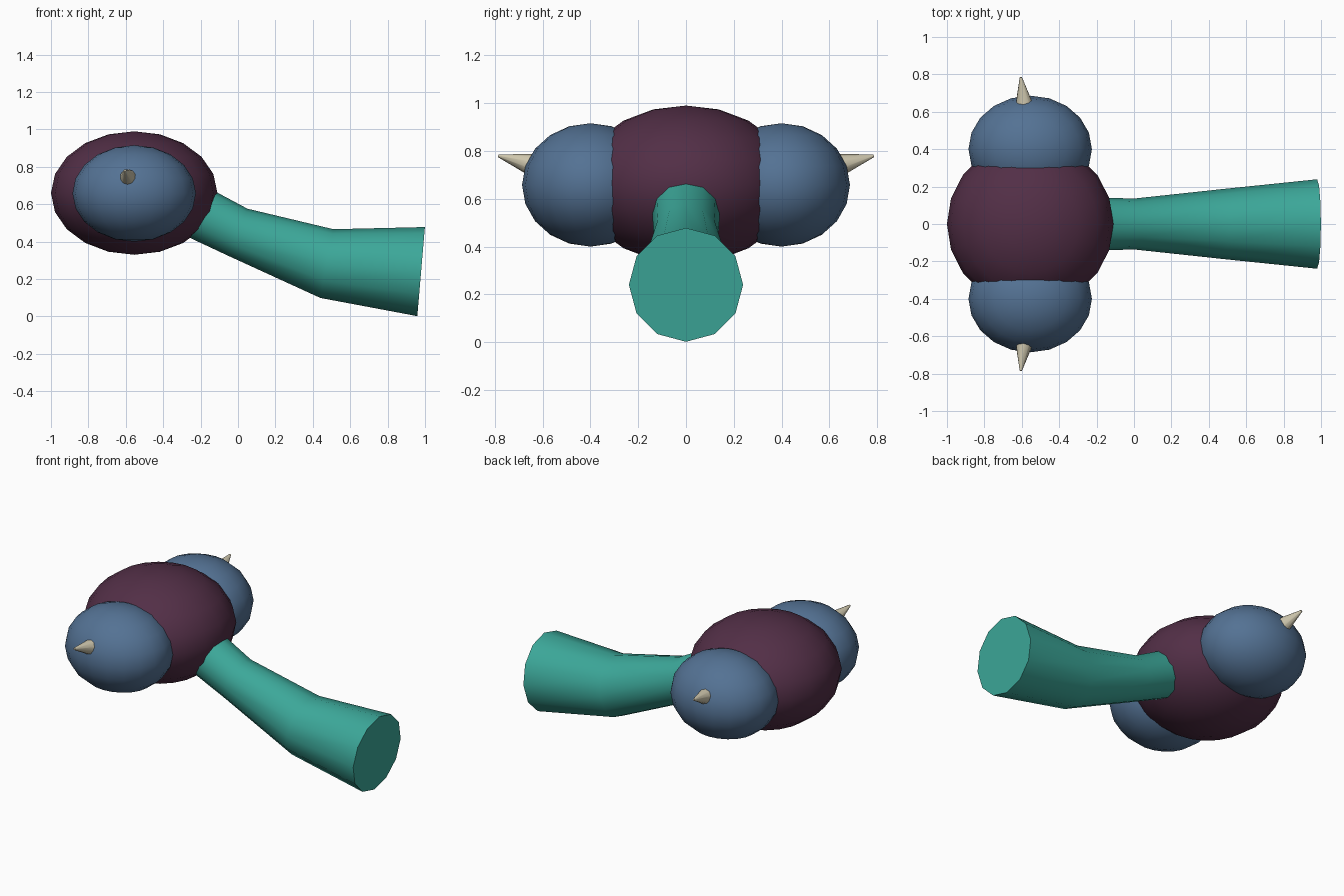
import bpy
import bmesh
import math
from mathutils import Vector

if "Cube" in bpy.data.objects:
    bpy.data.objects.remove(bpy.data.objects["Cube"], do_unlink=True)


def make_material(name, color):
    mat = bpy.data.materials.new(name)
    mat.use_nodes = True
    mat.diffuse_color = (*color, 1)
    mat.node_tree.nodes["Principled BSDF"].inputs["Base Color"].default_value = (*color, 1)
    return mat


plum = make_material("plum", (0.085, 0.028, 0.062))
blue = make_material("slate blue", (0.088, 0.168, 0.295))
teal = make_material("teal", (0.045, 0.39, 0.32))
bone = make_material("bone", (0.62, 0.57, 0.42))


def finish(obj, name, mat):
    obj.name = name
    obj.data.materials.append(mat)
    bpy.ops.object.select_all(action="DESELECT")
    obj.select_set(True)
    bpy.context.view_layer.objects.active = obj
    bpy.ops.object.shade_smooth_by_angle(angle=math.radians(50))


def ellipsoid(name, center, radii, mat):
    bpy.ops.mesh.primitive_uv_sphere_add(segments=20, ring_count=10, location=center)
    obj = bpy.context.object
    obj.scale = radii
    bpy.ops.object.transform_apply(location=False, rotation=False, scale=True)
    finish(obj, name, mat)


def tube(name, stations, sides, mat):
    """Loft upright rings (centre, tilt axis, radius) into a capped tube."""
    bm = bmesh.new()
    rings = []
    for center, axis, radius in stations:
        up = Vector((-axis[1], 0, axis[0])).normalized()
        side = Vector((0, 1, 0))
        angles = [2 * math.pi * i / sides for i in range(sides)]
        rings.append([bm.verts.new(Vector(center) + radius * (up * math.cos(a) + side * math.sin(a)))
                      for a in angles])
    for r0, r1 in zip(rings, rings[1:]):
        for i in range(sides):
            j = (i + 1) % sides
            bm.faces.new((r0[i], r0[j], r1[j], r1[i]))
    bm.faces.new(rings[0])
    bm.faces.new(rings[-1])
    bmesh.ops.recalc_face_normals(bm, faces=bm.faces)
    mesh = bpy.data.meshes.new(name)
    bm.to_mesh(mesh)
    bm.free()
    obj = bpy.data.objects.new(name, mesh)
    bpy.context.collection.objects.link(obj)
    finish(obj, name, mat)


# Body
ellipsoid("body", (-0.555, 0, 0.66), (0.445, 0.445, 0.33), plum)

# Flared trunk: centre, axis (x, z), radius
tube("trunk", [
    ((-0.32, 0, 0.61), (1, -0.48), 0.145),
    ((0.0, 0, 0.45), (1, -0.4), 0.136),
    ((0.475, 0, 0.283), (1, -0.19), 0.187),
    ((0.979, 0, 0.24), (1, -0.085), 0.239),
], 12, teal)

# Side lobes, each with a spike
for label, s in (("front", -1), ("back", 1)):
    ellipsoid(label + "_lobe", (-0.555, s * 0.4, 0.658), (0.33, 0.286, 0.258), blue)
    base = Vector((-0.586, s * 0.63, 0.738))
    tip = Vector((-0.605, s * 0.785, 0.78))
    bpy.ops.mesh.primitive_cone_add(vertices=10, radius1=0.051, radius2=0.006,
                                    depth=(tip - base).length, location=(base + tip) / 2)
    spike = bpy.context.object
    spike.rotation_euler = (tip - base).to_track_quat("Z", "Y").to_euler()
    finish(spike, label + "_spike", bone)
